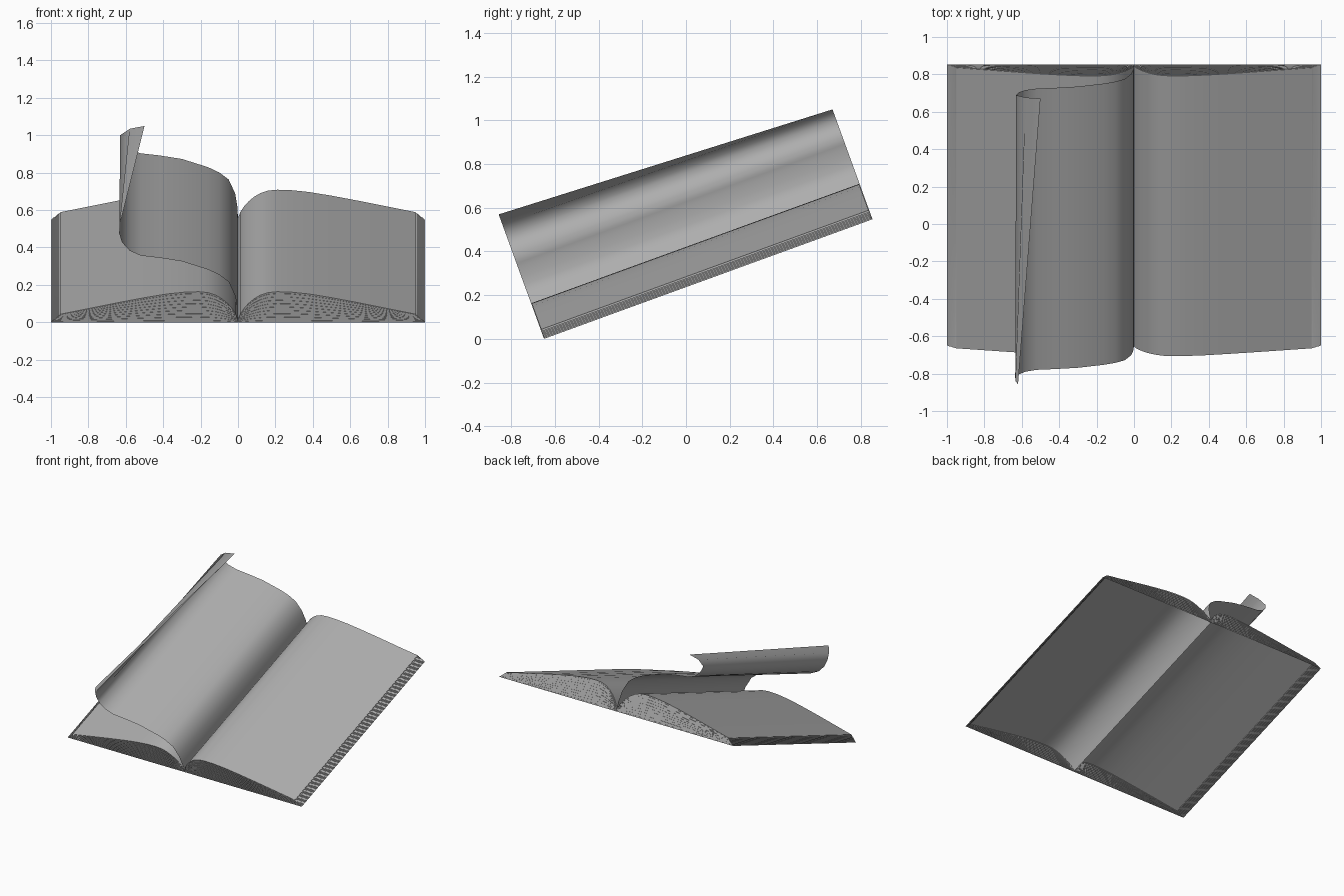
import bpy, bmesh, math

if "Cube" in bpy.data.objects:
    bpy.data.objects.remove(bpy.data.objects["Cube"])

TILT = math.radians(20)   # the open book leans back
LENGTH = 1.6              # page height along the spine
SHEETS = 18               # visible page edges in each half

grey = bpy.data.materials.new("paper_grey")
grey.diffuse_color = (0.42, 0.42, 0.42, 1)
grey.use_nodes = True
grey.node_tree.nodes["Principled BSDF"].inputs["Base Color"].default_value = grey.diffuse_color


def make_object(name, bm, angle):
    bmesh.ops.recalc_face_normals(bm, faces=bm.faces)
    top = max(bm.faces, key=lambda f: f.calc_area())
    if top.normal.z < 0:
        bmesh.ops.reverse_faces(bm, faces=bm.faces)
    mesh = bpy.data.meshes.new(name)
    bm.to_mesh(mesh)
    bm.free()
    mesh.materials.append(grey)
    obj = bpy.data.objects.new(name, mesh)
    bpy.context.collection.objects.link(obj)
    obj.rotation_euler.x = TILT
    obj.location = (0, -0.65, 0)
    bpy.ops.object.select_all(action='DESELECT')
    obj.select_set(True)
    bpy.context.view_layer.objects.active = obj
    bpy.ops.object.shade_smooth_by_angle(angle=math.radians(angle))
    return obj


def strip(bm, a, b):
    """Quads between two rows of vertices."""
    for i in range(len(a) - 1):
        bm.faces.new((a[i], a[i + 1], b[i + 1], b[i]))


# page blocks: hollow shell, arched top, stepped page edges, open underneath
arch = [(0, .012), (.012, .045), (.03, .075), (.055, .105), (.085, .132),
        (.12, .154), (.16, .168), (.21, .173), (.28, .171), (.38, .160),
        (.5, .139), (.65, .109), (.8, .077), (.95, .045)]
bm = bmesh.new()
rows = []
for s in range(SHEETS):
    reach = 1 - 0.05 * s / (SHEETS - 1) - 0.006 * (s % 2)
    if s == SHEETS - 1:
        reach = 0.95
    inset = 0.003 * (s % 2)
    for t in (s / SHEETS, (s + 1) / SHEETS):
        ends = []
        for y in (inset, LENGTH - inset):
            ends.append([bm.verts.new((reach if x > .9 else x, y, h * t))
                         for x, h in arch])
        rows.append(ends)
for (f0, b0), (f1, b1) in zip(rows, rows[1:]):
    strip(bm, f0 + b0[::-1], f1 + b1[::-1])
strip(bm, rows[-1][0], rows[-1][1])
block = make_object("page_blocks", bm, 35)
mirror = block.modifiers.new("other_half", 'MIRROR')
mirror.use_mirror_merge = False

# turning page: one sheet, curled more tightly at the far end
stem = [(0, .01), (-.004, .08), (-.015, .15), (-.05, .23), (-.1, .27),
        (-.16, .30), (-.3, .347), (-.42, .367), (-.52, .379)]
near = stem + [(-.58, .408), (-.62, .455), (-.635, .505), (-.634, .555), (-.62, .606)]
far = stem + [(-.58, .402), (-.615, .437), (-.63, .482), (-.58, .518), (-.50, .535)]
bm = bmesh.new()
strip(bm, [bm.verts.new((x, 0, h)) for x, h in near],
      [bm.verts.new((x, LENGTH, h)) for x, h in far])
make_object("turning_page", bm, 75)
